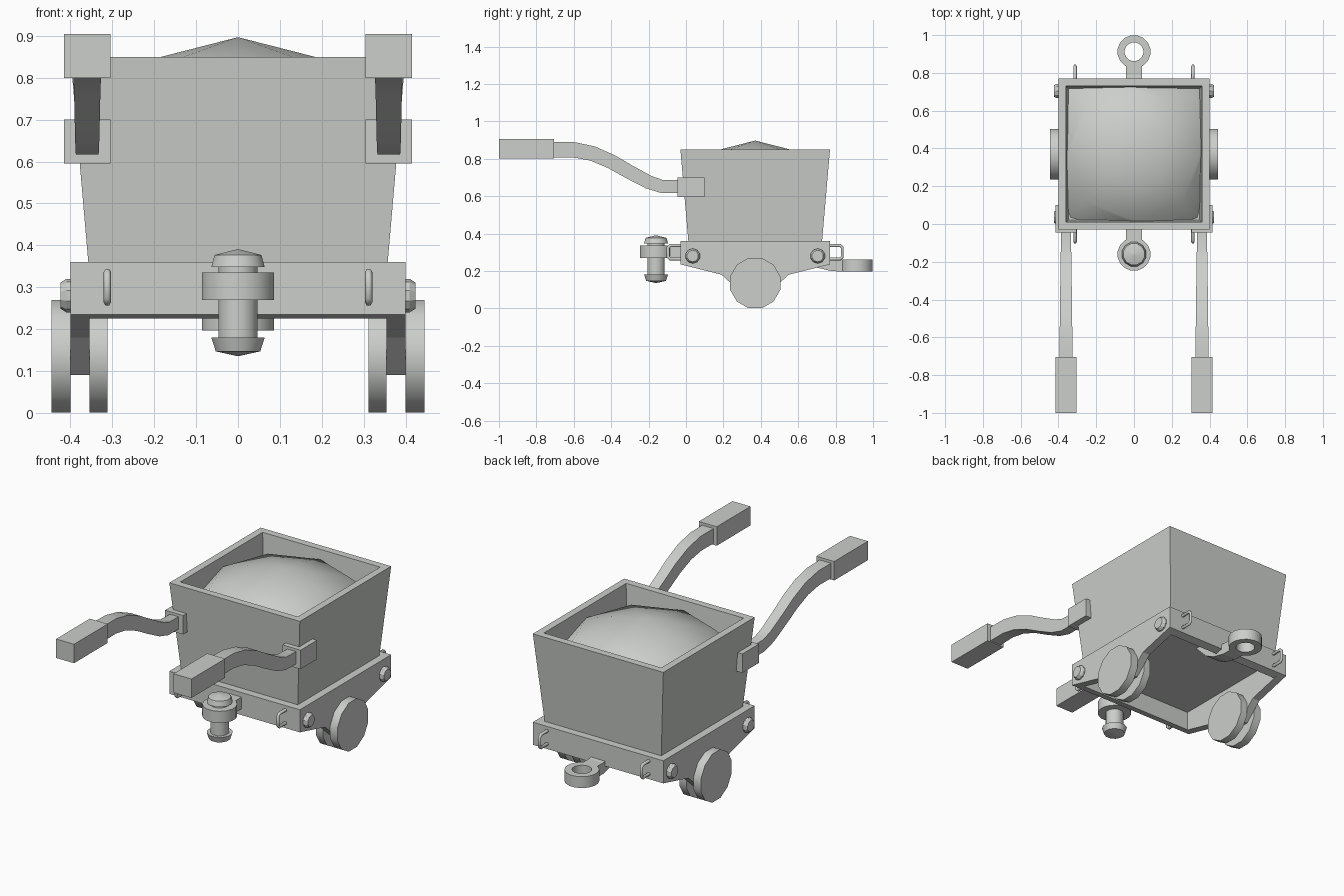
import bpy, bmesh
from math import sin, cos, pi, radians
from mathutils import Vector

default = bpy.data.objects.get("Cube")
if default:
    bpy.data.objects.remove(default, do_unlink=True)

grey = bpy.data.materials.new("pale_grey")
grey.use_nodes = True
COLOUR = (0.6, 0.62, 0.6, 1)
grey.diffuse_color = COLOUR
grey.node_tree.nodes["Principled BSDF"].inputs["Base Color"].default_value = COLOUR

MID = 0.37  # middle of the cart body along y


def finish(name, bm, angle=40):
    bmesh.ops.recalc_face_normals(bm, faces=bm.faces)
    mesh = bpy.data.meshes.new(name)
    bm.to_mesh(mesh)
    bm.free()
    mesh.materials.append(grey)
    obj = bpy.data.objects.new(name, mesh)
    bpy.context.collection.objects.link(obj)
    if angle:
        bpy.ops.object.select_all(action="DESELECT")
        obj.select_set(True)
        bpy.context.view_layer.objects.active = obj
        bpy.ops.object.shade_smooth_by_angle(angle=radians(angle))
    return obj


def loft(name, rings, loop=False, cap=True, angle=40):
    """Skin a row of equal-length point rings."""
    bm = bmesh.new()
    rows = [[bm.verts.new(p) for p in ring] for ring in rings]
    n = len(rows[0])
    pairs = list(zip(rows, rows[1:])) + ([(rows[-1], rows[0])] if loop else [])
    for a, b in pairs:
        for i in range(n):
            j = (i + 1) % n
            bm.faces.new((a[i], a[j], b[j], b[i]))
    if cap and not loop:
        bm.faces.new(rows[0])
        bm.faces.new(rows[-1])
    return finish(name, bm, angle)


def rect(hx, hy, z, y=MID):
    return [(-hx, y - hy, z), (hx, y - hy, z), (hx, y + hy, z), (-hx, y + hy, z)]


def box(name, x, y, z):
    ring = lambda h: [(x[0], y[0], h), (x[1], y[0], h), (x[1], y[1], h), (x[0], y[1], h)]
    return loft(name, [ring(z[0]), ring(z[1])], angle=0)


def prism(name, profile, x0, x1):
    """Extrude a (y, z) outline along x."""
    return loft(name, [[(x, y, z) for y, z in profile] for x in (x0, x1)], angle=0)


def circle_z(r, z, y, n=12):
    return [(r * cos(2 * pi * (i + .5) / n), y + r * sin(2 * pi * (i + .5) / n), z) for i in range(n)]


def circle_x(r, x, y, z, n=12):
    return [(x, y + r * cos(2 * pi * (i + .5) / n), z + r * sin(2 * pi * (i + .5) / n)) for i in range(n)]


def eye(name, y, z0, z1, outer=0.088, inner=0.05):
    loft(name, [circle_z(outer, z0, y, 16), circle_z(outer, z1, y, 16),
                circle_z(inner, z1, y, 16), circle_z(inner, z0, y, 16)], loop=True)


# Open tapered tub
loft("tub", [rect(.357, .357, .355), rect(.4, .4, .85), rect(.36, .36, .85),
             rect(.325, .325, .42)], angle=0)

# Heaped load: an eight-sided dome filling the tub
bm = bmesh.new()
apex = bm.verts.new((0, MID, .897))
rows = []
for r_axis, r_diag, z_axis, z_diag in ((.18, .18, .851, .851), (.35, .36, .80, .80), (.37, .52, .74, .66)):
    row = []
    for i in range(8):
        r, z = (r_diag, z_diag) if i % 2 else (r_axis, z_axis)
        row.append(bm.verts.new((r * cos(i * pi / 4), MID + r * sin(i * pi / 4), z)))
    rows.append(row)
for i in range(8):
    j = (i + 1) % 8
    bm.faces.new((apex, rows[0][i], rows[0][j]))
    for a, b in zip(rows, rows[1:]):
        bm.faces.new((a[i], a[j], b[j], b[i]))
finish("load_heap", bm, 60)

# Hollow chassis: deck, end boards with sloping lower edges, side plates
box("chassis_deck", (-.39, .39), (-.02, .76), (.33, .358))
for label, s in (("front", -1), ("back", 1)):
    outline = [(MID + s * .4, .235), (MID + s * .4, .36), (MID + s * .355, .36), (MID + s * .355, .225)]
    prism(label + "_board", outline, -.4, .4)

half = [(.4, .36), (.4, .235), (.18, .18), (.08, .09)]
plate = [(MID + y, z) for y, z in half] + [(MID - y, z) for y, z in reversed(half)]

for side, s in (("left", 1), ("right", -1)):
    prism(side + "_side_plate", plate, s * .355, s * .4)

    # Paired wheels either side of the plate
    for label, a, b in (("outer", .4, .445), ("inner", .312, .355)):
        loft(f"{side}_{label}_wheel", [circle_x(.139, s * a, MID, .135), circle_x(.139, s * b, MID, .135)])

    # Bolt heads and staples at both ends
    for label, e in (("front", -1), ("back", 1)):
        y = MID + e * .334
        loft(f"{side}_{label}_bolt", [circle_x(.04, s * .395, y, .28, 10), circle_x(.04, s * .41, y, .28, 10),
                                      circle_x(.031, s * .424, y, .28, 10)], angle=30)
        curve = bpy.data.curves.new(f"{side}_{label}_staple", "CURVE")
        curve.dimensions = "3D"
        curve.bevel_depth = .009
        curve.bevel_resolution = 1
        spline = curve.splines.new("POLY")
        path = [(.38, .264), (.455, .264), (.466, .275), (.466, .325), (.455, .336), (.38, .336)]
        spline.points.add(len(path) - 1)
        for p, (d, z) in zip(spline.points, path):
            p.co = (s * .312, MID + e * d, z, 1)
        curve.materials.append(grey)
        bpy.context.collection.objects.link(bpy.data.objects.new(curve.name, curve))

    # Handle: bracket, curved tapering arm, square grip
    edges = sorted((s * .305, s * .415))
    box(side + "_handle_bracket", edges, (-.045, .1), (.595, .7))
    box(side + "_handle_grip", edges, (-1, -.705), (.8, .905))
    path = [(0, .65), (-.13, .652), (-.2, .675), (-.3, .728), (-.4, .785), (-.5, .828), (-.6, .848), (-.72, .848)]
    rings = []
    for i, (y, z) in enumerate(path):
        t = i / (len(path) - 1)
        before, after = path[max(i - 1, 0)], path[min(i + 1, len(path) - 1)]
        d = Vector((after[0] - before[0], after[1] - before[1])).normalized()
        w, h = .026 + .009 * t, .034 + .008 * t
        ny, nz = -d.y * h, d.x * h
        rings.append([(s * .36 + a * w, y + b * ny, z + b * nz) for a, b in ((-1, -1), (1, -1), (1, 1), (-1, 1))])
    loft(side + "_handle_arm", rings, angle=30)

# Front hitch: eye, neck and headed pin
PIN_Y = -.16
eye("front_hitch_eye", PIN_Y, .27, .335, inner=.046)
box("front_hitch_neck", (-.043, .043), (-.1, 0), (.27, .335))
pin = [(.004, .136), (.055, .147), (.066, .18), (.048, .18), (.048, .348),
       (.066, .348), (.058, .377), (.004, .39)]
loft("hitch_pin", [circle_z(r, z, PIN_Y) for r, z in pin])

# Back tow eye on a bar curving up under the chassis
eye("back_tow_eye", .912, .197, .26)
bar = [(.85, .197), (.78, .199), (.70, .218), (.64, .25), (.56, .33), (.62, .335),
       (.68, .29), (.73, .268), (.79, .26), (.85, .26)]
prism("back_tow_bar", bar, -.043, .043)
